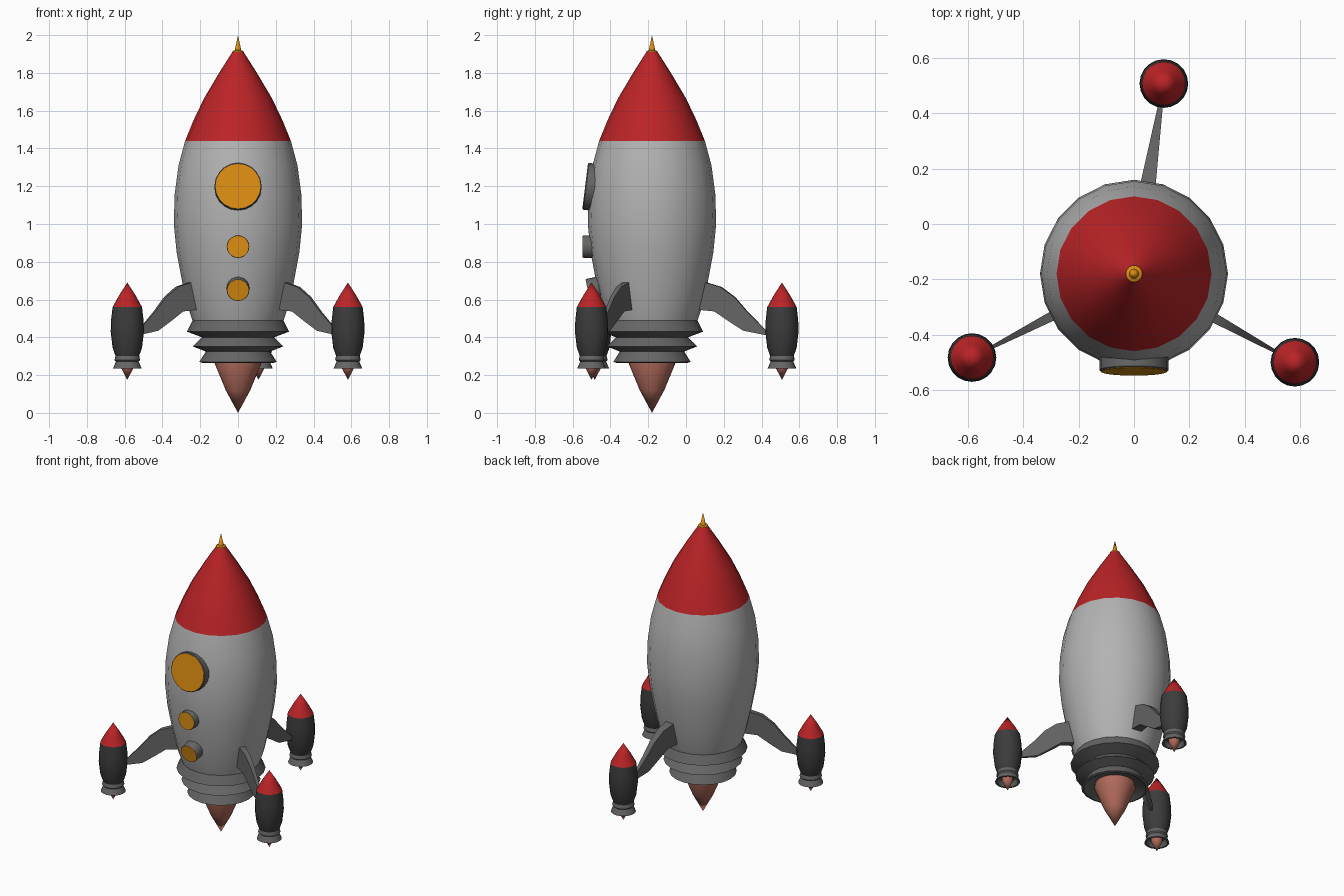
import bpy, bmesh
from math import atan2, cos, hypot, pi, radians, sin
from mathutils import Matrix, Vector

cube = bpy.data.objects.get("Cube")
if cube:
    bpy.data.objects.remove(cube, do_unlink=True)

SIDES = 20
CENTRE = Vector((0, -0.18, 0))


def material(name, r, g, b):
    m = bpy.data.materials.new(name)
    m.use_nodes = True
    m.diffuse_color = (r, g, b, 1)
    node = next(n for n in m.node_tree.nodes if n.type == 'BSDF_PRINCIPLED')
    node.inputs["Base Color"].default_value = (r, g, b, 1)
    return m


hull_grey = material("hull grey", 0.45, 0.45, 0.45)
metal_grey = material("metal grey", 0.13, 0.13, 0.13)
dark_grey = material("dark grey", 0.045, 0.045, 0.045)
red = material("red", 0.50, 0.017, 0.02)
amber = material("amber", 0.72, 0.27, 0.006)
copper = material("copper", 0.42, 0.14, 0.10)


def finish(name, bm, mat, smooth=True):
    bmesh.ops.recalc_face_normals(bm, faces=bm.faces)
    mesh = bpy.data.meshes.new(name)
    bm.to_mesh(mesh)
    bm.free()
    mesh.materials.append(mat)
    obj = bpy.data.objects.new(name, mesh)
    bpy.context.collection.objects.link(obj)
    if smooth:
        bpy.ops.object.select_all(action='DESELECT')
        bpy.context.view_layer.objects.active = obj
        obj.select_set(True)
        bpy.ops.object.shade_smooth_by_angle(angle=radians(35))
    return obj


def lathe(name, profile, mat, place=None):
    """Turn (radius, height) points around the vertical axis and cap the ends."""
    bm = bmesh.new()
    rings = []
    for r, z in profile:
        if r == 0:
            rings.append([bm.verts.new((0, 0, z))] * SIDES)
        else:
            rings.append([bm.verts.new((r * cos(2 * pi * i / SIDES),
                                        r * sin(2 * pi * i / SIDES), z))
                          for i in range(SIDES)])
    for a, b in zip(rings, rings[1:]):
        for i in range(SIDES):
            j = (i + 1) % SIDES
            bm.faces.new(list(dict.fromkeys((a[i], a[j], b[j], b[i]))))
    for ring in (rings[0], rings[-1]):
        if ring[0] is not ring[1]:
            bm.faces.new(ring)
    bm.transform(place or Matrix.Translation(CENTRE))
    return finish(name, bm, mat)


# Main rocket
lathe("hull", [(0.24, 0.485), (0.262, 0.55), (0.295, 0.69), (0.325, 0.85), (0.34, 1.0),
               (0.335, 1.16), (0.315, 1.31), (0.28, 1.44)], hull_grey)
lathe("nose_cone", [(0.28, 1.44), (0.235, 1.55), (0.18, 1.665), (0.10, 1.80),
                    (0.03, 1.91)], red)
lathe("nose_spike", [(0.03, 1.905), (0.03, 1.915), (0.017, 1.92), (0, 2.0)], amber)
lathe("engine_bellows", [(0.24, 0.49), (0.27, 0.43), (0.19, 0.40), (0.24, 0.352),
                         (0.17, 0.325), (0.205, 0.27), (0.19, 0.265), (0.15, 0.29)],
      metal_grey)
lathe("main_flame", [(0.12, 0.30), (0.125, 0.265), (0.065, 0.12), (0, 0)], copper)

# Portholes: grey drum with a thin amber pane, tilted to follow the hull
for label, y, z, radius, tilt in (("upper", -0.532, 1.20, 0.125, 7),
                                  ("middle", -0.545, 0.88, 0.06, 0),
                                  ("lower", -0.518, 0.65, 0.06, -12)):
    place = Matrix.Translation((0, y, z)) @ Matrix.Rotation(radians(90 - tilt), 4, 'X')
    lathe(label + "_porthole_frame", [(radius, -0.09), (radius, -0.004),
                                      (radius * 0.97, 0)], metal_grey, place)
    lathe(label + "_porthole_pane", [(radius * 0.96, -0.002), (radius * 0.96, 0.002)],
          amber, place)


# Curved fin, tapering from the hull to the booster
FIN_TOP = [(0.22, 0.695), (0.29, 0.69), (0.365, 0.667), (0.435, 0.613),
           (0.50, 0.535), (0.60, 0.43)]
FIN_BOTTOM = [(0.22, 0.545), (0.26, 0.545), (0.335, 0.537), (0.40, 0.49),
              (0.48, 0.435), (0.60, 0.41)]


def fin(name, angle, reach, thick):
    bm = bmesh.new()
    sections = []
    for top, bottom in zip(FIN_TOP, FIN_BOTTOM):
        ring = []
        for (d, z), sides in ((top, (1, -1)), (bottom, (-1, 1))):
            half = thick / 2 * (1 - 0.75 * (d - 0.22) / 0.38)
            d = 0.28 + (d - 0.28) * reach
            ring += [bm.verts.new((d, s * half, z)) for s in sides]
        sections.append(ring)
    for a, b in zip(sections, sections[1:]):
        for i in range(4):
            j = (i + 1) % 4
            bm.faces.new((a[i], a[j], b[j], b[i]))
    bm.faces.new(sections[0])
    bm.faces.new(sections[-1])
    bm.transform(Matrix.Translation(CENTRE) @ Matrix.Rotation(angle, 4, 'Z'))
    finish(name, bm, metal_grey)


# Three boosters, each a small rocket held by a fin
for label, x, y, thick in (("left", 0.582, -0.50, 0.045), ("right", -0.586, -0.483, 0.045),
                           ("back", 0.108, 0.508, 0.07)):
    spot = Matrix.Translation((x, y, 0))
    lathe(label + "_booster_body", [(0.062, 0.30), (0.078, 0.345), (0.088, 0.43),
                                    (0.086, 0.49), (0.078, 0.56)], dark_grey, spot)
    lathe(label + "_booster_nose", [(0.078, 0.56), (0.042, 0.625), (0, 0.69)], red, spot)
    lathe(label + "_booster_nozzle", [(0.062, 0.305), (0.068, 0.28), (0.06, 0.272),
                                      (0.076, 0.235), (0.064, 0.235), (0.05, 0.265)],
          metal_grey, spot)
    lathe(label + "_booster_flame", [(0.034, 0.27), (0.034, 0.24), (0, 0.175)],
          copper, spot)
    dx, dy = x - CENTRE.x, y - CENTRE.y
    fin(label + "_fin", atan2(dy, dx), hypot(dx, dy) / 0.66, thick)
